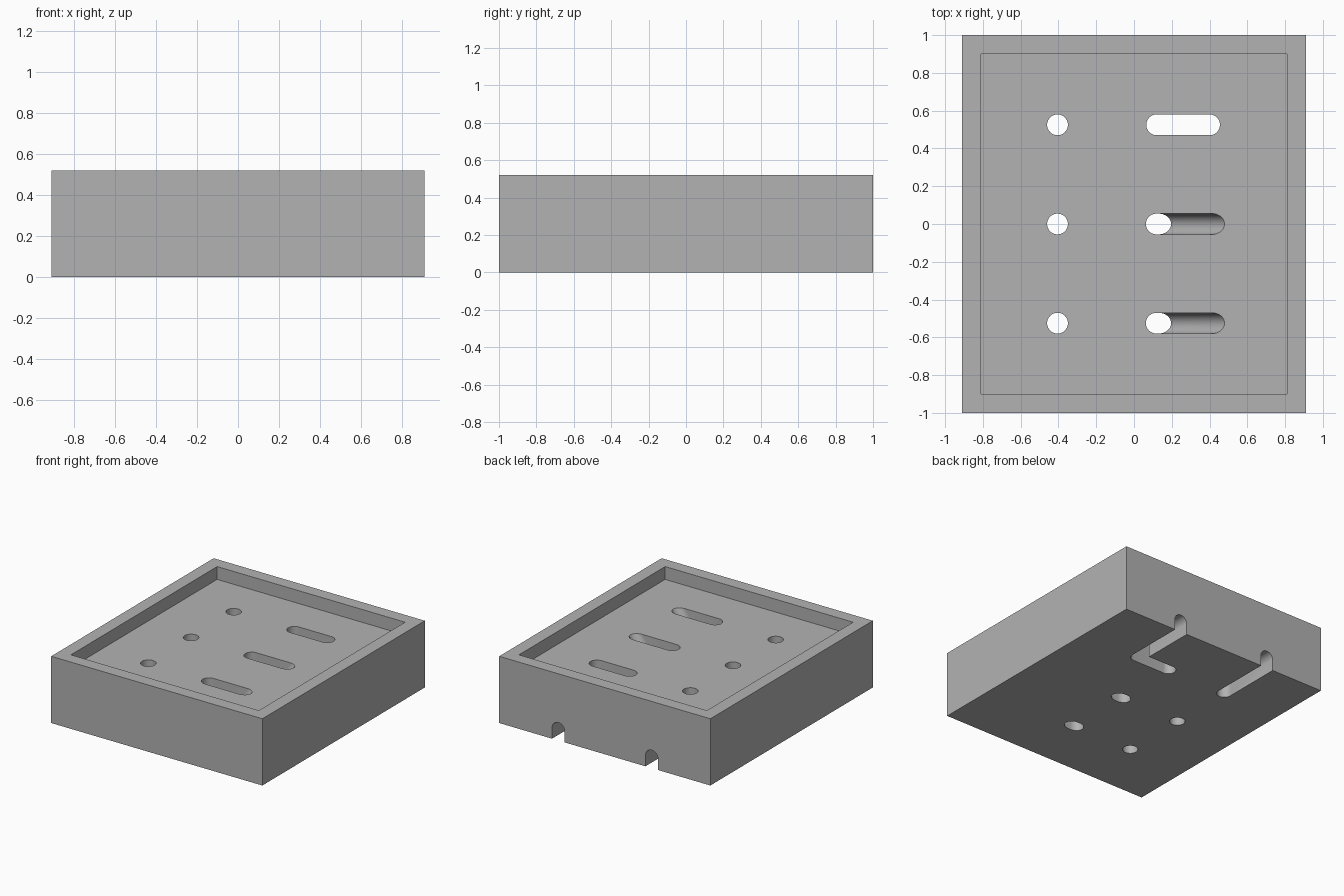
import bpy, bmesh, math
from mathutils import Vector

if "Cube" in bpy.data.objects:
    bpy.data.objects.remove(bpy.data.objects["Cube"], do_unlink=True)

WIDTH, LENGTH, HEIGHT = 1.82, 2.0, 0.52
RIM, FLOOR = 0.10, 0.42      # rim thickness and height of the tray floor
R = 0.055                    # hole radius
ROWS = (-0.525, 0.0, 0.525)
HOLE_X, SLOT_IN, SLOT_OUT = -0.405, 0.12, 0.40
ARCH = 0.14                  # height of the cable grooves
LOW, HIGH = -0.03, 0.47      # vertical reach of the cutters

grey = bpy.data.materials.new("light grey")
grey.use_nodes = True
colour = (0.448, 0.448, 0.448, 1.0)
grey.diffuse_color = colour
grey.node_tree.nodes["Principled BSDF"].inputs["Base Color"].default_value = colour


def make_object(name, bm):
    mesh = bpy.data.meshes.new(name)
    bmesh.ops.recalc_face_normals(bm, faces=bm.faces)
    bm.to_mesh(mesh)
    bm.free()
    mesh.materials.append(grey)
    obj = bpy.data.objects.new(name, mesh)
    bpy.context.collection.objects.link(obj)
    return obj


def block(name, size, centre):
    bm = bmesh.new()
    bmesh.ops.create_cube(bm, size=1)
    bmesh.ops.scale(bm, vec=size, verts=bm.verts)
    bmesh.ops.translate(bm, vec=centre, verts=bm.verts)
    return make_object(name, bm)


def hull(name, points):
    bm = bmesh.new()
    for p in points:
        bm.verts.new(p)
    res = bmesh.ops.convex_hull(bm, input=bm.verts)
    loose = {g for g in res["geom_interior"] + res["geom_unused"]
             if isinstance(g, bmesh.types.BMVert)}
    bmesh.ops.delete(bm, geom=list(loose), context="VERTS")
    bmesh.ops.dissolve_limit(bm, angle_limit=0.002, verts=bm.verts, edges=bm.edges)
    return make_object(name, bm)


def ring(x, y, z, rx=R, n=48):
    return [Vector((x + rx * math.cos(2 * math.pi * i / n),
                    y + R * math.sin(2 * math.pi * i / n), z)) for i in range(n)]


def groove(x, y):
    # round-topped channel from a hole to the back face
    half = R - 0.0005
    profile = [(-half, LOW), (half, LOW)]
    profile += [(half * math.cos(math.pi * i / 24),
                 ARCH - half + half * math.sin(math.pi * i / 24)) for i in range(25)]
    return hull("groove_cutter", [Vector((x + px, py, pz))
                for px, pz in profile for py in (y, LENGTH / 2 + 0.1)])


def ramp_slot(y):
    # slot whose rounded floor slopes down to a small opening underneath
    low_x, high_x = 0.13, 0.413
    run = (high_x - low_x) / FLOOR
    rx = R * math.sqrt(1 + run * run)
    points = ring(SLOT_IN, y, HIGH)
    for z in (LOW, HIGH):
        points += ring(low_x + run * z, y, z, rx)
    return hull("ramp_slot_cutter", points)


# Solid tray body and its recess
body = block("tray_body", (WIDTH, LENGTH, HEIGHT), (0, 0, HEIGHT / 2))
cutters = [block("recess_cutter", (WIDTH - 2 * RIM, LENGTH - 2 * RIM, 0.4),
                 (0, 0, FLOOR + 0.2))]

# Round holes
for y in ROWS:
    cutters.append(hull("hole_cutter", ring(HOLE_X, y, LOW) + ring(HOLE_X, y, HIGH)))

# Sloped slots and the straight through slot
cutters += [ramp_slot(y) for y in ROWS[:2]]
cutters.append(hull("slot_cutter", [p for x in (SLOT_IN, SLOT_OUT)
                                    for z in (LOW, HIGH) for p in ring(x, ROWS[2], z)]))

# Grooves underneath, running out of the back
cutters += [groove(x, ROWS[2]) for x in (HOLE_X, SLOT_OUT)]

bpy.context.view_layer.objects.active = body
for cutter in cutters:
    cutter.hide_render = True
    mod = body.modifiers.new("cut", "BOOLEAN")
    mod.operation, mod.solver, mod.object = "DIFFERENCE", "EXACT", cutter
    bpy.ops.object.modifier_apply(modifier=mod.name)
    bpy.data.objects.remove(cutter, do_unlink=True)

bpy.ops.object.select_all(action="DESELECT")
body.select_set(True)
bpy.ops.object.shade_smooth_by_angle(angle=math.radians(30))
